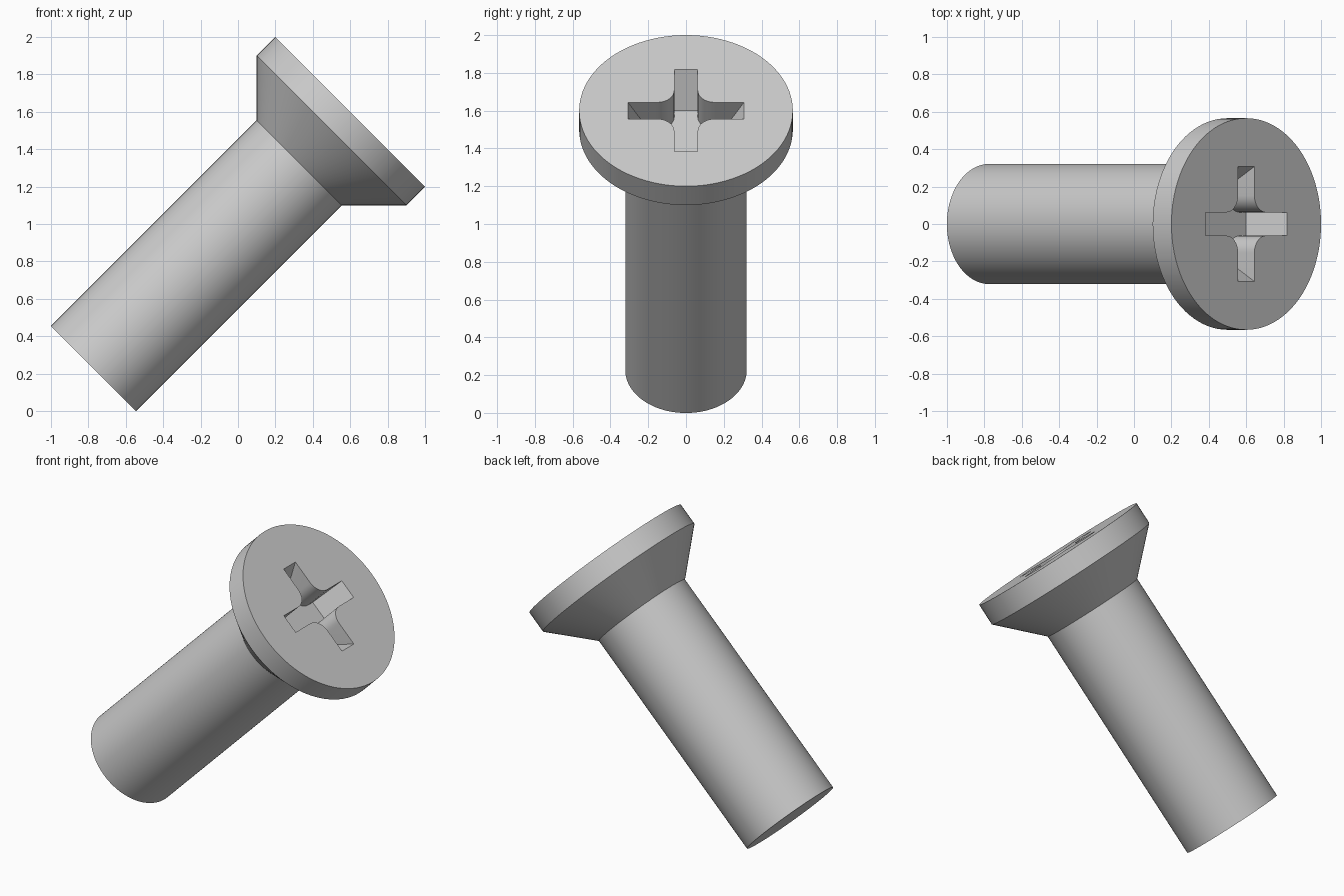
import bpy, bmesh, math
from mathutils import Matrix

if "Cube" in bpy.data.objects:
    bpy.data.objects.remove(bpy.data.objects["Cube"])

SEGMENTS = 96
# Local frame: z along the screw axis, origin in the middle of the head face
PLACE = Matrix.Translation((0.6, 0, 1.6)) @ Matrix.Rotation(math.radians(45), 4, 'Y')


def add_object(name, bm):
    bmesh.ops.recalc_face_normals(bm, faces=bm.faces)
    mesh = bpy.data.meshes.new(name)
    bm.to_mesh(mesh)
    bm.free()
    obj = bpy.data.objects.new(name, mesh)
    bpy.context.collection.objects.link(obj)
    obj.matrix_world = PLACE
    return obj


def loft(bm, rings):
    """Join equal-length loops of points into a capped solid."""
    loops = [[bm.verts.new(p) for p in ring] for ring in rings]
    for a, b in zip(loops, loops[1:]):
        for i in range(len(a)):
            j = (i + 1) % len(a)
            bm.faces.new((a[i], a[j], b[j], b[i]))
    bm.faces.new(loops[0])
    bm.faces.new(loops[-1])


def circle(radius, z):
    step = 2 * math.pi / SEGMENTS
    return [(radius * math.cos(i * step), radius * math.sin(i * step), z)
            for i in range(SEGMENTS)]


def cross(reach, z, half=0.062, fillet=0.09, steps=8):
    """Cross outline with rounded inner corners, one quarter turned four times."""
    c = half + fillet
    quarter = [(reach, -half), (reach, half)]
    for i in range(steps + 1):
        a = math.radians(270 - 90 * i / steps)
        quarter.append((c + fillet * math.cos(a), c + fillet * math.sin(a)))
    points = []
    for k in range(4):
        co, si = round(math.cos(k * math.pi / 2)), round(math.sin(k * math.pi / 2))
        points += [(x * co - y * si, x * si + y * co, z) for x, y in quarter]
    return points


# Shank, countersunk cone and head rim as one turned body
bm = bmesh.new()
profile = [(0.3215, -1.942), (0.3215, -0.3855), (0.5657, -0.1414), (0.5657, 0)]
loft(bm, [circle(r, z) for r, z in profile])
screw = add_object("screw", bm)

# Cross recess with arm ends sloping down to a flat floor
bm = bmesh.new()
depth, top_reach, floor_reach, over = 0.2, 0.307, 0.2, 0.04
slope = (top_reach - floor_reach) / depth
loft(bm, [cross(floor_reach, -depth), cross(top_reach + slope * over, over)])
cutter = add_object("recess_cutter", bm)
cutter.hide_render = True

# Cut the recess and keep the edges crisp
mod = screw.modifiers.new("recess", 'BOOLEAN')
mod.operation = 'DIFFERENCE'
mod.solver = 'EXACT'
mod.object = cutter
bpy.context.view_layer.objects.active = screw
screw.select_set(True)
bpy.ops.object.modifier_apply(modifier=mod.name)
bpy.data.objects.remove(cutter)
bpy.ops.object.shade_smooth_by_angle(angle=math.radians(25))
